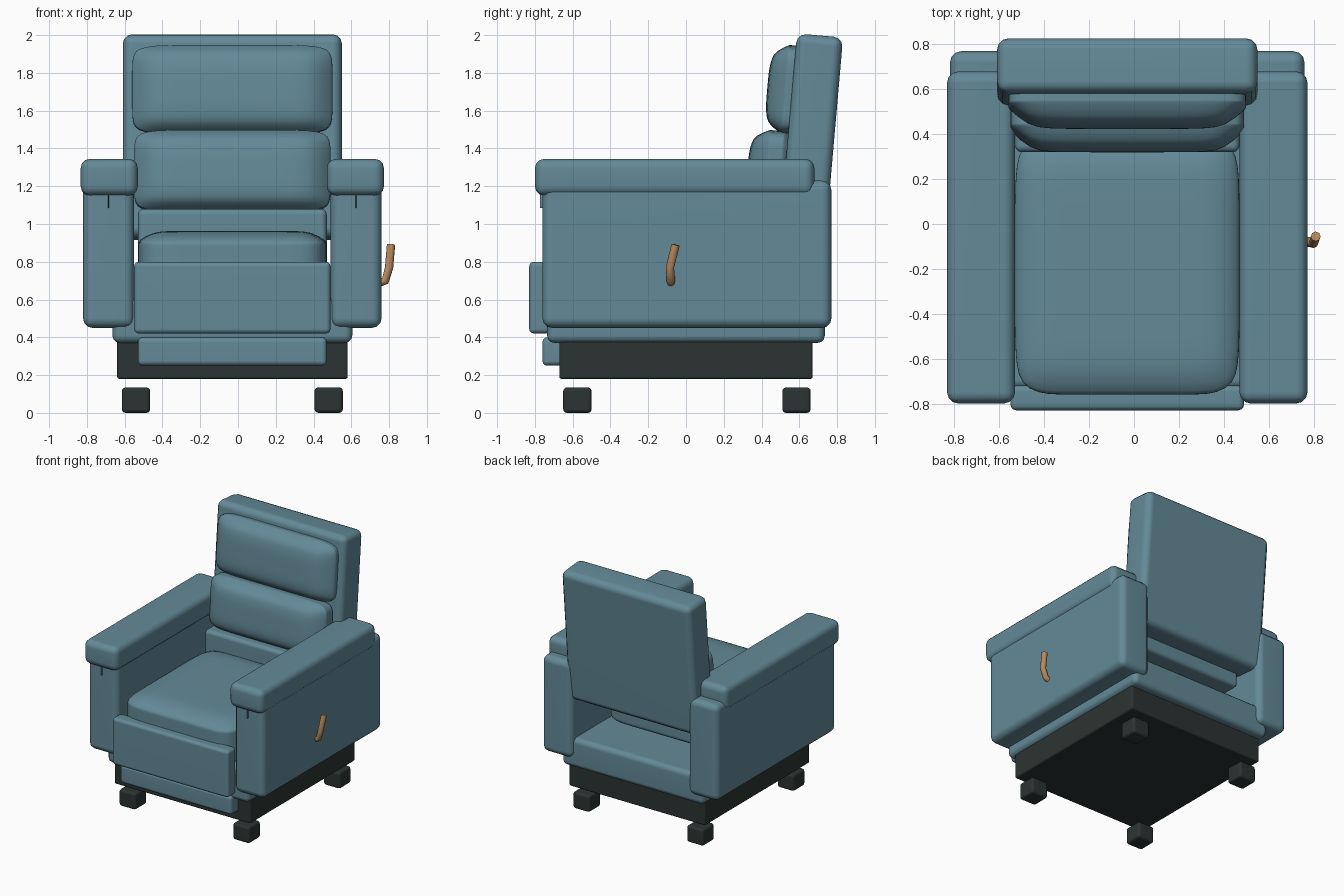
import bpy, bmesh, math
from mathutils import Vector

if "Cube" in bpy.data.objects:
    bpy.data.objects.remove(bpy.data.objects["Cube"], do_unlink=True)

CX = -0.03  # centre line of the chair body


def material(name, rgb):
    m = bpy.data.materials.new(name)
    m.use_nodes = True
    m.diffuse_color = (*rgb, 1)
    m.node_tree.nodes["Principled BSDF"].inputs["Base Color"].default_value = (*rgb, 1)
    return m


BLUE = material("blue upholstery", (0.127, 0.254, 0.314))
DARK = material("dark base", (0.024, 0.034, 0.032))
WOOD = material("wood", (0.48, 0.26, 0.11))


def finish(name, bm, mat, loc, tilt=0):
    mesh = bpy.data.meshes.new(name)
    bm.to_mesh(mesh)
    bm.free()
    mesh.materials.append(mat)
    for p in mesh.polygons:
        p.use_smooth = True
    ob = bpy.data.objects.new(name, mesh)
    ob.location = loc
    ob.rotation_euler.x = math.radians(tilt)
    bpy.context.collection.objects.link(ob)
    return ob


def box(name, x, y, z, mat=BLUE, r=0.04, tilt=0):
    """Rounded box from its (min, max) on each axis."""
    size = Vector([b - a for a, b in (x, y, z)])
    mid = [(a + b) / 2 for a, b in (x, y, z)]
    bm = bmesh.new()
    bmesh.ops.create_cube(bm, size=1)
    bmesh.ops.scale(bm, vec=size, verts=bm.verts)
    if r:
        bmesh.ops.bevel(bm, geom=bm.edges[:], offset=r, segments=3,
                        profile=0.5, affect='EDGES')
    ob = finish(name, bm, mat, mid, tilt)
    ob.modifiers.new("even_normals", 'WEIGHTED_NORMAL')
    return ob


def pillow(name, loc, half, edge, power, tilt=0):
    """Puffed cushion lying in its local xy plane, thick along z."""
    bm = bmesh.new()
    bmesh.ops.create_cube(bm, size=2)
    bmesh.ops.subdivide_edges(bm, edges=bm.edges[:], cuts=11, use_grid_fill=True)
    for v in bm.verts:
        a, b, c = v.co
        puff = math.sqrt(max(0, (1 - abs(a) ** (power + 4)) * (1 - abs(b) ** power)))
        v.co = (half[0] * a * (1 - 0.05 * abs(b) ** 8),
                half[1] * b * (1 - 0.08 * abs(a) ** 12),
                half[2] * c * (edge + (1 - edge) * puff))
    ob = finish(name, bm, BLUE, loc, tilt)
    ob.modifiers.new("soften", 'SUBSURF').levels = 1
    ob.modifiers["soften"].render_levels = 1


def span(half):
    return (CX - half, CX + half)


# Base and platform
box("base_frame", span(0.61), (-0.67, 0.67), (0.18, 0.39), DARK, 0.012)
box("platform", span(0.635), (-0.735, 0.735), (0.37, 0.61))

# Casters
for side, sx in (("left", 0.51), ("right", -0.51)):
    for end, y in (("front", -0.575), ("back", 0.585)):
        x = CX + sx
        box(f"{end}_{side}_caster", (x - 0.075, x + 0.075), (y - 0.075, y + 0.075),
            (0, 0.135), DARK, 0.02)

# Arms
for side, s in (("left", 1), ("right", -1)):
    def across(a, b):
        return tuple(sorted((CX + s * a, CX + s * b)))
    box(f"{side}_arm_panel", across(0.52, 0.79), (-0.76, 0.77), (0.45, 1.23), r=0.05)
    box(f"{side}_arm_pad", across(0.5, 0.803), (-0.8, 0.68), (1.15, 1.345), r=0.05)
    box(f"{side}_arm_seam", across(0.653, 0.657), (-0.773, -0.74), (1.085, 1.16), r=0)

# Seat, footrest and backrest
pillow("seat_cushion", (CX, -0.185, 0.78), (0.5, 0.575, 0.183), 0.72, 8)
box("rear_seat_block", span(0.5), (0.32, 0.56), (0.82, 1.08), r=0.03)
box("footrest", span(0.52), (-0.83, -0.72), (0.42, 0.8), r=0.025)
box("lower_footrest", span(0.5), (-0.76, -0.64), (0.25, 0.4), r=0.025)
box("backrest", span(0.58), (0.54, 0.785), (0.92, 2.0), r=0.05, tilt=-5)
pillow("lumbar_pillow", (CX, 0.465, 1.28), (0.52, 0.215, 0.14), 0.3, 4, 85)
pillow("head_pillow", (CX, 0.565, 1.71), (0.53, 0.235, 0.135), 0.3, 4, 85)

# Recline lever
curve = bpy.data.curves.new("recline_lever", 'CURVE')
curve.dimensions = '3D'
curve.bevel_depth = 0.022
curve.bevel_resolution = 2
curve.use_fill_caps = True
path = curve.splines.new('POLY')
points = [(0.75, -0.08, 0.69), (0.78, -0.08, 0.7), (0.8, -0.085, 0.77), (0.81, -0.055, 0.89)]
path.points.add(len(points) - 1)
for p, co in zip(path.points, points):
    p.co = (*co, 1)
curve.materials.append(WOOD)
bpy.context.collection.objects.link(bpy.data.objects.new("recline_lever", curve))
